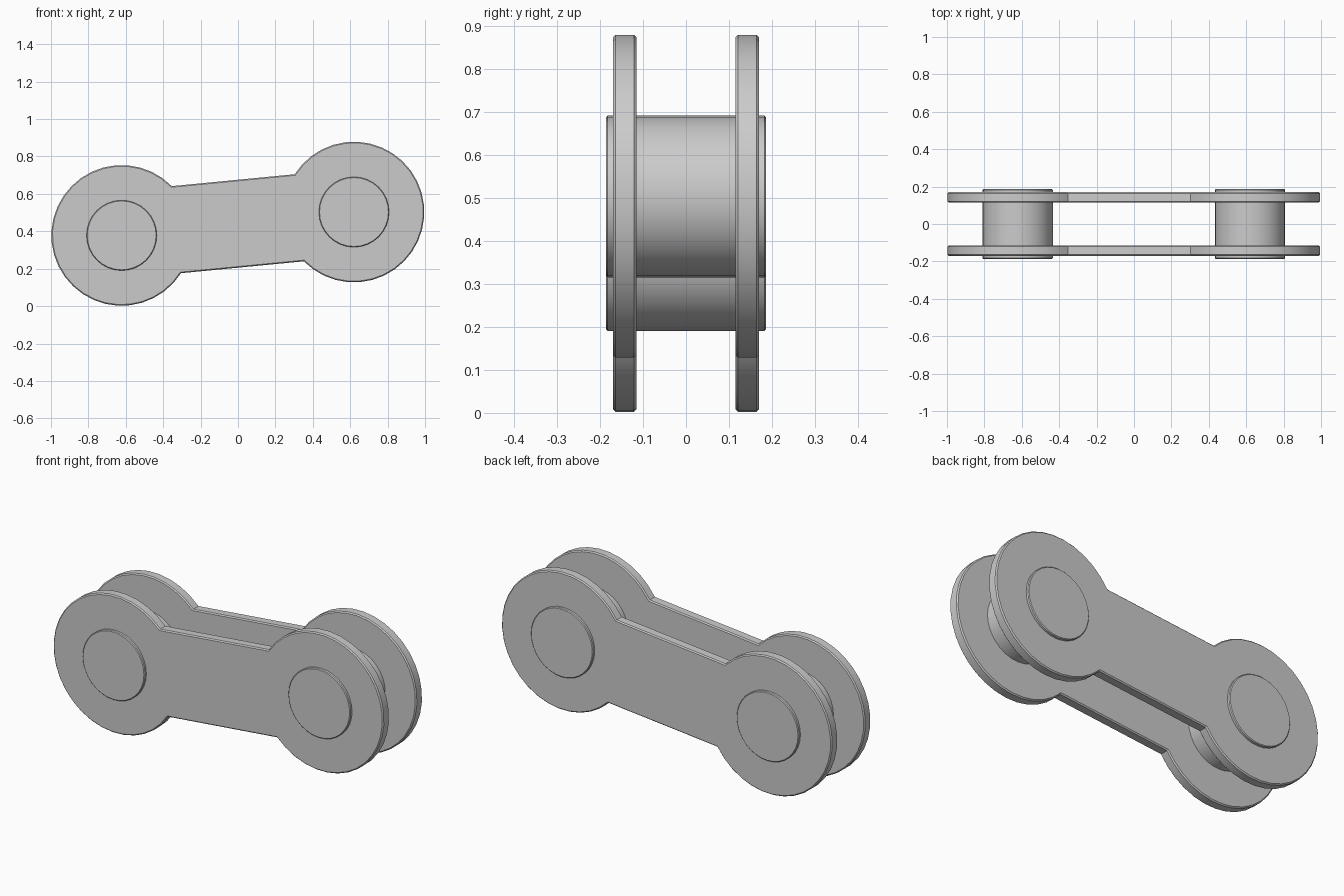
import bpy, bmesh
from math import sin, cos, radians

if "Cube" in bpy.data.objects:
    bpy.data.objects.remove(bpy.data.objects["Cube"])

LEFT, RIGHT = (-0.622, 0.378), (0.62, 0.503)
PLATE_R, PIN_R = 0.376, 0.188


def arc(centre, radius, start, end, steps):
    """Points (x, z) along an arc, angles in degrees."""
    pts = []
    for i in range(steps + 1):
        a = radians(start + (end - start) * i / steps)
        pts.append((centre[0] + radius * cos(a), centre[1] + radius * sin(a)))
    return pts


def extrude_outline(name, outline, y0, y1, chamfer):
    """Solid from an x-z outline between y0 and y1 with chamfered rims."""
    bm = bmesh.new()
    face = bm.faces.new([bm.verts.new((x, y0, z)) for x, z in outline])
    new = bmesh.ops.extrude_face_region(bm, geom=[face], use_keep_orig=True)["geom"]
    verts = [g for g in new if isinstance(g, bmesh.types.BMVert)]
    bmesh.ops.translate(bm, vec=(0, y1 - y0, 0), verts=verts)
    bmesh.ops.recalc_face_normals(bm, faces=bm.faces[:])
    rims = [e for e in bm.edges if abs(e.verts[0].co.y - e.verts[1].co.y) < 1e-5]
    bmesh.ops.bevel(bm, geom=rims, offset=chamfer, segments=1, affect='EDGES', profile=0.5)
    bmesh.ops.recalc_face_normals(bm, faces=bm.faces[:])
    mesh = bpy.data.meshes.new(name)
    bm.to_mesh(mesh)
    bm.free()
    obj = bpy.data.objects.new(name, mesh)
    bpy.context.collection.objects.link(obj)
    bpy.ops.object.select_all(action='DESELECT')
    obj.select_set(True)
    bpy.context.view_layer.objects.active = obj
    bpy.ops.object.shade_smooth_by_angle(angle=radians(30))


# Side plates: two round ends joined by a narrower bar
plate = arc(LEFT, PLATE_R, 44.5, 327.5, 28) + arc(RIGHT, PLATE_R, 224.5, 507.5, 28)
extrude_outline("front_plate", plate, -0.17, -0.115, 0.006)
extrude_outline("back_plate", plate, 0.115, 0.17, 0.006)

# Pins running through both plates
for name, centre in (("left_pin", LEFT), ("right_pin", RIGHT)):
    extrude_outline(name, arc(centre, PIN_R, 0, 348.75, 31), -0.186, 0.186, 0.004)
